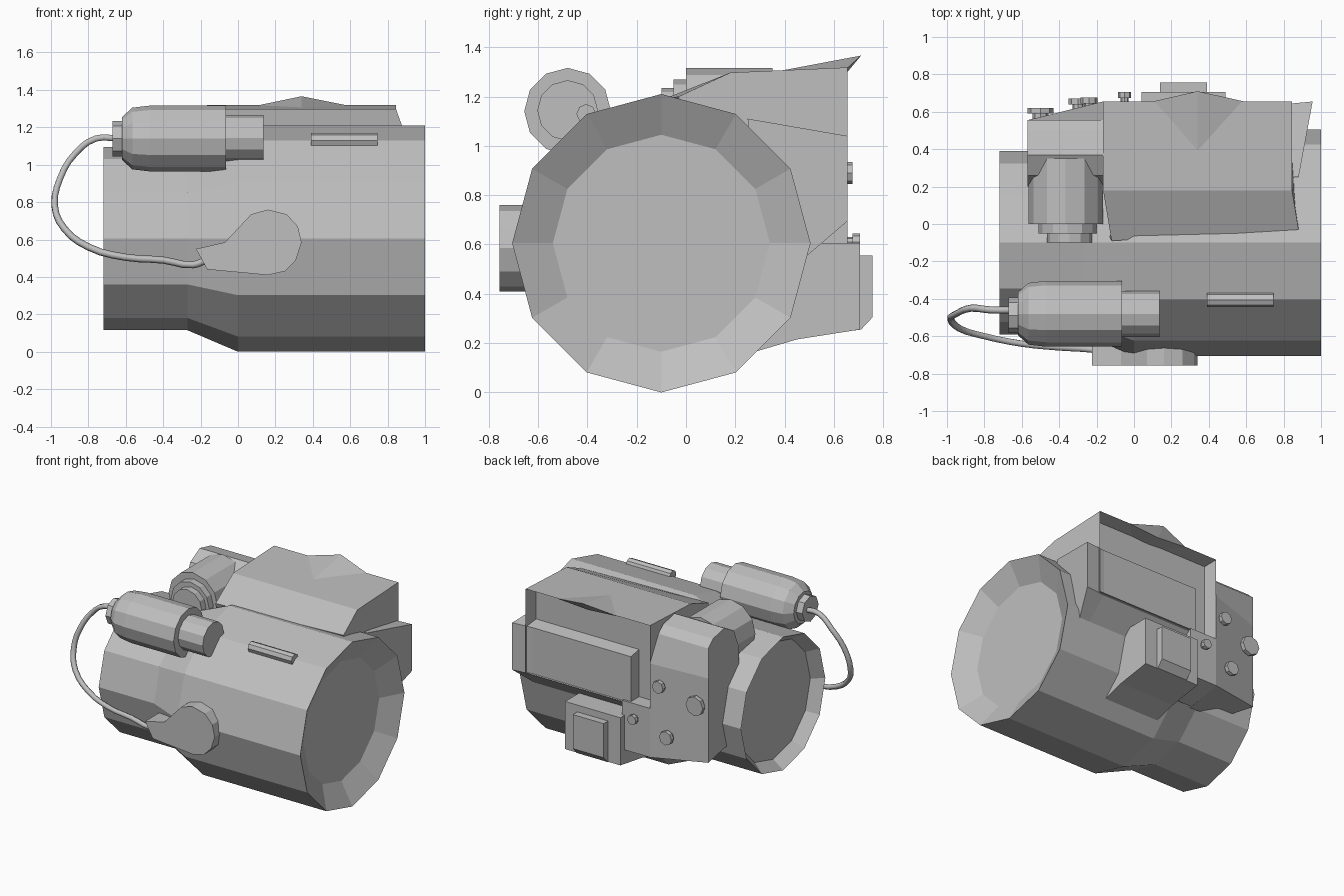
import bpy, bmesh, math
from mathutils import Vector

cube = bpy.data.objects.get("Cube")
if cube:
    bpy.data.objects.remove(cube, do_unlink=True)

grey = bpy.data.materials.new("plain grey")
grey.use_nodes = True
colour = (0.52, 0.52, 0.52, 1)
grey.diffuse_color = colour
grey.node_tree.nodes["Principled BSDF"].inputs["Base Color"].default_value = colour


def finish(name, bm):
    bmesh.ops.recalc_face_normals(bm, faces=bm.faces[:])
    mesh = bpy.data.meshes.new(name)
    bm.to_mesh(mesh)
    bm.free()
    mesh.materials.append(grey)
    obj = bpy.data.objects.new(name, mesh)
    bpy.context.collection.objects.link(obj)
    return obj


def loft_bm(rings):
    """Skin matching rings of points and cap both ends."""
    bm = bmesh.new()
    loops = [[bm.verts.new(p) for p in ring] for ring in rings]
    n = len(loops[0])
    for a, b in zip(loops, loops[1:]):
        for i in range(n):
            j = (i + 1) % n
            bm.faces.new((a[i], a[j], b[j], b[i]))
    bm.faces.new(loops[0][::-1])
    bm.faces.new(loops[-1])
    bmesh.ops.recalc_face_normals(bm, faces=bm.faces[:])
    return bm


def loft(name, rings):
    return finish(name, loft_bm(rings))


def section(x, yz):
    return [(x, y, z) for y, z in yz]


def turned(name, axis, centre, profile, sides=12):
    """Turn (position, radius) pairs about the x or y axis."""
    c = Vector(centre)
    rings = []
    for pos, r in profile:
        ring = []
        for i in range(sides):
            t = math.tau * i / sides
            u, v = r * math.sin(t), r * math.cos(t)
            ring.append(c + (Vector((pos, u, v)) if axis == "x" else Vector((u, pos, v))))
        rings.append(ring)
    return loft(name, rings)


# Main barrel with a dished face at each end
turned("main_barrel", "x", (0, -0.1, 0.605),
       [(-0.64, 0.43), (-0.72, 0.49), (-0.27, 0.49), (0, 0.605), (1, 0.605), (0.91, 0.44)])

# Side canister with stepped nose and cable socket
turned("canister", "x", (0, -0.48, 1.14),
       [(-0.62, 0.115), (-0.565, 0.165), (-0.47, 0.176), (-0.065, 0.176)])
turned("canister_nose", "x", (0, -0.48, 1.143), [(-0.1, 0.123), (0.135, 0.123)])
turned("cable_socket", "x", (0, -0.488, 1.14), [(-0.67, 0.095), (-0.6, 0.095)], 8)

# Rail on the front shoulder
turned("front_rail", "x", (0, -0.405, 1.13), [(0.39, 0.039), (0.745, 0.039)], 8)

# Paddle-shaped front cover
paddle = [(-0.225, 0.55), (-0.07, 0.585), (0, 0.66), (0.07, 0.735), (0.16, 0.76),
          (0.26, 0.735), (0.32, 0.67), (0.34, 0.585), (0.31, 0.49), (0.25, 0.43),
          (0.16, 0.41), (-0.165, 0.44)]
loft("front_cover", [[(x, y, z) for x, z in paddle] for y in (-0.757, -0.6)])

# Cable looping from the canister to the cover
path = [(-0.64, -0.46, 1.14), (-0.76, -0.46, 1.14), (-0.87, -0.45, 1.06),
        (-0.95, -0.48, 0.93), (-0.98, -0.51, 0.78), (-0.93, -0.56, 0.66),
        (-0.8, -0.6, 0.56), (-0.6, -0.64, 0.505), (-0.4, -0.66, 0.49),
        (-0.24, -0.67, 0.465), (-0.17, -0.68, 0.49)]
curve = bpy.data.curves.new("cable", "CURVE")
curve.dimensions = "3D"
curve.bevel_depth = 0.019
curve.bevel_resolution = 1
curve.resolution_u = 3
curve.use_fill_caps = True
spline = curve.splines.new("BEZIER")
spline.bezier_points.add(len(path) - 1)
for point, co in zip(spline.bezier_points, path):
    point.co = co
    point.handle_left_type = point.handle_right_type = "AUTO"
curve.materials.append(grey)
bpy.context.collection.objects.link(bpy.data.objects.new("cable", curve))

# Display housing, with the screen sunk into its back face
housing = [(-0.03, 1.2), (0.18, 1.297), (0.655, 1.318), (0.655, 0.7), (0.3, 0.7), (0, 1.0)]
right_end = section(-0.165, housing)
right_end[0] = (-0.12, -0.09, 1.19)
left_end = [(0.845 + (0.035 if y < 0.1 else 0), y, z) for y, z in housing]
bm = loft_bm([right_end, left_end])
back = max(bm.faces, key=lambda f: f.calc_center_median().y)
bmesh.ops.inset_region(bm, faces=[back], thickness=0.012)
for v in back.verts:
    v.co.y -= 0.11
finish("display_housing", bm)

# Pointed brow over the screen
bm = bmesh.new()
a, b, peak, root, under = [bm.verts.new(p) for p in (
    (0.1, 0.655, 1.316), (0.59, 0.655, 1.316), (0.34, 0.71, 1.366),
    (0.34, 0.38, 1.304), (0.34, 0.655, 1.3))]
for f in ((a, peak, root), (peak, b, root), (a, under, peak), (under, b, peak),
          (a, root, under), (root, b, under)):
    bm.faces.new(f)
finish("screen_brow", bm)

# Shoulder that carries the housing on the barrel's left end
shoulder = [(0.25, 1.11), (0.655, 1.04), (0.655, 0.695), (0.48, 0.545), (0.3, 0.6)]
loft("housing_shoulder", [
    section(0.0, [(min(y, 0.64), z) for y, z in shoulder]),
    section(0.8, [(min(y, 0.64), z) for y, z in shoulder]),
    [(0.955 if y > 0.6 else 0.88, y, z) for y, z in shoulder]])

# Control block with rounded top and slanted back panel
crown = [(0.555, 1.22), (0.5, 1.27), (0.37, 1.3), (0.26, 1.24), (0.2, 1.1)]
loft("control_block", [
    section(-0.57, [(0.555, 0.38), (0.555, 1.0)] + crown + [(0.2, 0.45)]),
    section(-0.165, [(0.655, 0.35), (0.655, 1.04)] + crown + [(0.38, 0.3)])])
lower = [(0.655, 0.35), (0.655, 0.71), (0.3, 0.71), (0.4, 0.3)]
loft("lower_panel", [section(x, lower) for x in (-0.165, 0.06)])

# Stepped eyepiece facing forward
turned("eyepiece", "y", (-0.365, 0, 1.115), [(0.35, 0.2), (0.0, 0.2)])
turned("eyepiece_collar", "y", (-0.355, 0, 1.115), [(0.05, 0.155), (-0.05, 0.155)])
turned("eyepiece_tip", "y", (-0.345, 0, 1.115), [(0.0, 0.12), (-0.1, 0.12)])

# Connector bracket and its raised plate
bracket = [(0.28, 0.165), (0.45, 0.215), (0.705, 0.255), (0.705, 0.605), (0.35, 0.605)]
loft("connector_bracket", [section(x, bracket) for x in (0.04, 0.49)])
plate = [(0.6, 0.24), (0.71, 0.255), (0.757, 0.305), (0.757, 0.555), (0.6, 0.555)]
loft("connector_plate", [section(x, plate) for x in (0.14, 0.39)])

# Knobs on the control panel: x, base y, z, radius
for i, (x, y, z, r) in enumerate([(-0.5, 0.57, 0.8, 0.07), (-0.3, 0.62, 0.53, 0.05),
                                  (-0.05, 0.655, 0.61, 0.035), (-0.24, 0.625, 0.89, 0.045)]):
    turned("knob_%d" % (i + 1), "y", (x, y, z),
           [(-0.03, r * 0.6), (0.02, r * 0.6), (0.02, r), (0.05, r)], 8)
